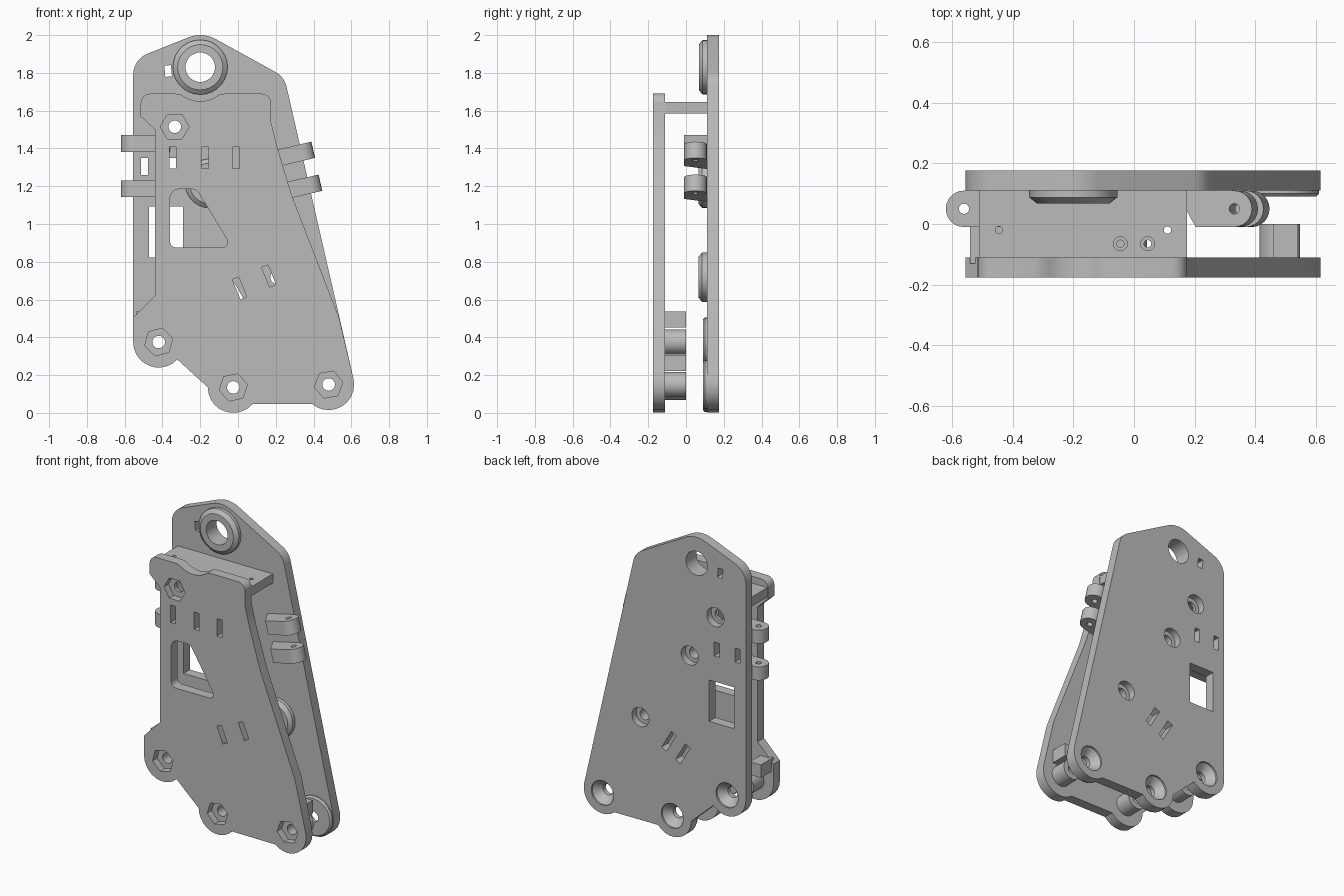
import bpy, bmesh
from math import sin, cos, radians, pi

old = bpy.data.objects.get("Cube")
if old:
    bpy.data.objects.remove(old, do_unlink=True)

grey = bpy.data.materials.new("plain grey")
grey.use_nodes = True
COLOUR = (0.5, 0.5, 0.5, 1)
grey.diffuse_color = COLOUR
grey.node_tree.nodes["Principled BSDF"].inputs["Base Color"].default_value = COLOUR


def loft(name, loops):
    """Closed solid through equal-length point loops, capped at both ends."""
    bm = bmesh.new()
    rings = [[bm.verts.new(p) for p in loop] for loop in loops]
    n = len(rings[0])
    for a, b in zip(rings, rings[1:]):
        for i in range(n):
            j = (i + 1) % n
            bm.faces.new((a[i], a[j], b[j], b[i]))
    bm.faces.new(rings[0])
    bm.faces.new(rings[-1])
    bmesh.ops.recalc_face_normals(bm, faces=bm.faces)
    mesh = bpy.data.meshes.new(name)
    bm.to_mesh(mesh)
    bm.free()
    mesh.materials.append(grey)
    ob = bpy.data.objects.new(name, mesh)
    bpy.context.collection.objects.link(ob)
    return ob


def arc(cx, cz, r, a0, a1, n=10):
    angles = [radians(a0 + (a1 - a0) * i / n) for i in range(n + 1)]
    return [(cx + r * cos(a), cz + r * sin(a)) for a in angles]


def prism(name, outline, y0, y1):
    return loft(name, [[(x, y, z) for x, z in outline] for y in (y0, y1)])


def turned(name, x, z, rings, n=28, turn=0):
    """Round solid along y from (radius, y) pairs."""
    steps = [turn + 2 * pi * i / n for i in range(n)]
    return loft(name, [[(x + r * cos(a), y, z + r * sin(a)) for a in steps] for r, y in rings])


def upright(x, y, r, z0, z1):
    steps = [2 * pi * i / 16 for i in range(16)]
    return loft("cutter", [[(x + r * cos(a), y + r * sin(a), z) for a in steps] for z in (z0, z1)])


def slot(x, z, w, h, y0, y1, tilt=0):
    c, s = cos(radians(tilt)), sin(radians(tilt))
    corners = [(-w / 2, -h / 2), (w / 2, -h / 2), (w / 2, h / 2), (-w / 2, h / 2)]
    return prism("cutter", [(x + u * c - v * s, z + u * s + v * c) for u, v in corners], y0, y1)


def combine(ob, other, operation="DIFFERENCE"):
    mod = ob.modifiers.new("combine", "BOOLEAN")
    mod.operation, mod.solver, mod.object = operation, "EXACT", other
    bpy.context.view_layer.objects.active = ob
    bpy.ops.object.modifier_apply(modifier=mod.name)
    bpy.data.objects.remove(other, do_unlink=True)


BACK, FRONT = (0.11, 0.176), (-0.176, -0.11)
CUT_B, CUT_F = (0.03, 0.2), (-0.2, 0.05)
LOBES = [(0.48, 0.15), (-0.025, 0.135), (-0.42, 0.375)]
UPPER_HOLE = (-0.335, 1.515)

# Lower edge with three round lobes, shared by both plates
lower = (arc(*LOBES[0], 0.135, 13, -130) + arc(*LOBES[1], 0.135, -40, -180)
         + arc(*LOBES[2], 0.135, -43, -180))

# Back plate
back = prism("back_plate", lower + arc(-0.435, 1.79, 0.12, 180, 111)
             + arc(-0.2, 1.83, 0.17, 111, 61) + arc(0.14, 1.70, 0.12, 61, 13), *BACK)
for x, z in LOBES:
    combine(back, turned("boss", x, z, [(0.13, 0.13), (0.13, 0.1), (0.12, 0.09)]), "UNION")
MIDDLE = [(-0.15, 1.215), (0.206, 0.718)]
for x, z in MIDDLE:
    combine(back, turned("boss", x, z, [(0.13, 0.13), (0.13, 0.085), (0.107, 0.065)]), "UNION")
combine(back, turned("boss", -0.2, 1.83, [(0.145, 0.13), (0.145, 0.088), (0.12, 0.068)]), "UNION")

# Back plate countersinks, stepped holes, slots and window
for x, z in LOBES:
    combine(back, turned("cutter", x, z, [(0.08, 0.2), (0.08, 0.165), (0.035, 0.12), (0.035, 0.03)]))
for x, z in MIDDLE + [UPPER_HOLE]:
    combine(back, turned("cutter", x, z, [(0.062, 0.2), (0.062, 0.13), (0.035, 0.13), (0.035, 0.03)]))
combine(back, turned("cutter", -0.2, 1.83, [(0.078, 0.2), (0.078, 0.03)], 32))
for x, z, w, h, tilt in [(-0.495, 1.305, 0.037, 0.09, 0), (-0.345, 1.305, 0.037, 0.09, 0),
                         (-0.37, 1.81, 0.035, 0.06, 5), (-0.38, 0.958, 0.18, 0.27, 0),
                         (0, 0.615, 0.04, 0.14, 30), (-0.1, 0.56, 0.04, 0.14, 30)]:
    combine(back, slot(x, z, w, h, *CUT_B, tilt))

# Front plate
front = prism("front_plate", lower + [(-0.555, 0.505), (-0.44, 0.62), (-0.44, 1.5), (-0.515, 1.57)]
              + arc(-0.465, 1.64, 0.05, 180, 90, 6) + [(-0.33, 1.69)]
              + arc(-0.2, 1.81, 0.16, 231, 309, 8) + [(-0.07, 1.69)]
              + arc(0.125, 1.64, 0.05, 90, 0, 6)
              + [(0.175, 1.54), (0.21, 1.4), (0.283, 1.156), (0.535, 0.505)], *FRONT)
for x, z in LOBES:
    combine(front, turned("standoff", x, z, [(0.067, -0.13), (0.067, 0)]), "UNION")
for x, z in [(-0.5, 0.495), (0.5, 0.265)]:
    combine(front, slot(x, z, 0.08, 0.085, -0.13, 0), "UNION")

# Front plate nut pockets, holes, slots and window
for (x, z), turn in zip(LOBES + [UPPER_HOLE], (10, 12, 15, 0)):
    combine(front, turned("cutter", x, z, [(0.033, -0.2), (0.033, 0.05)]))
    combine(front, turned("cutter", x, z, [(0.076, -0.2), (0.076, -0.13)], 6, radians(turn)))
for x, z, tilt in [(-0.345, 1.35, 0), (-0.175, 1.35, 0), (-0.01, 1.35, 0),
                   (0.008, 0.66, 22), (0.163, 0.725, 22)]:
    combine(front, slot(x, z, 0.036, 0.113, *CUT_F, tilt))
window = (arc(-0.31, 1.135, 0.05, 180, 90, 6) + arc(-0.248, 1.135, 0.05, 90, 33, 6)
          + arc(-0.085, 0.905, 0.03, 33, -90, 6) + arc(-0.325, 0.91, 0.035, 270, 180, 6))
combine(front, prism("cutter", window, *CUT_F))

# Top cross bar with screw holes
bar = slot(-0.168, 1.615, 0.685, 0.06, -0.115, 0.115)
bar.name = "cross_bar"
for x, y in [(-0.445, -0.02), (0.11, -0.02), (-0.045, -0.065), (0.045, -0.065)]:
    combine(bar, upright(x, y, 0.012, 1.5, 1.7))
for x in (-0.045, 0.045):
    combine(bar, upright(x, -0.065, 0.023, 1.63, 1.7))


def lug(name, x, z, n, d):
    """Hinge lug pointing along n, with its pin hole running along d."""
    def place(u, y, t):
        return (x + u * n[0] + t * d[0], y, z + u * n[1] + t * d[1])
    shape = arc(0, 0.05, 0.06, -90, 90, 12) + [(-0.2, 0.112), (-0.13, -0.01)]
    ob = loft(name, [[place(u, y, t) for u, y in shape] for t in (0, 0.088)])
    hole = arc(0, 0.05, 0.017, 0, 345, 15)
    combine(ob, loft("cutter", [[place(u, y, t) for u, y in hole] for t in (-0.05, 0.15)]))


# Hinge lugs on both edges
for row, z in (("upper", 1.47), ("lower", 1.23)):
    lug("left_edge_" + row + "_lug", -0.56, z, (-1, 0), (0, -1))
N, D = (0.974, 0.227), (0.227, -0.974)
for row, x, z in (("upper", 0.33, 1.422), ("lower", 0.368, 1.248)):
    lug("right_edge_" + row + "_lug", x, z, N, D)

# Smooth round walls, keep sharp edges
bpy.ops.object.select_all(action="DESELECT")
for ob in bpy.context.collection.objects:
    if ob.type == "MESH":
        ob.select_set(True)
        bpy.context.view_layer.objects.active = ob
bpy.ops.object.shade_smooth_by_angle(angle=radians(30))
